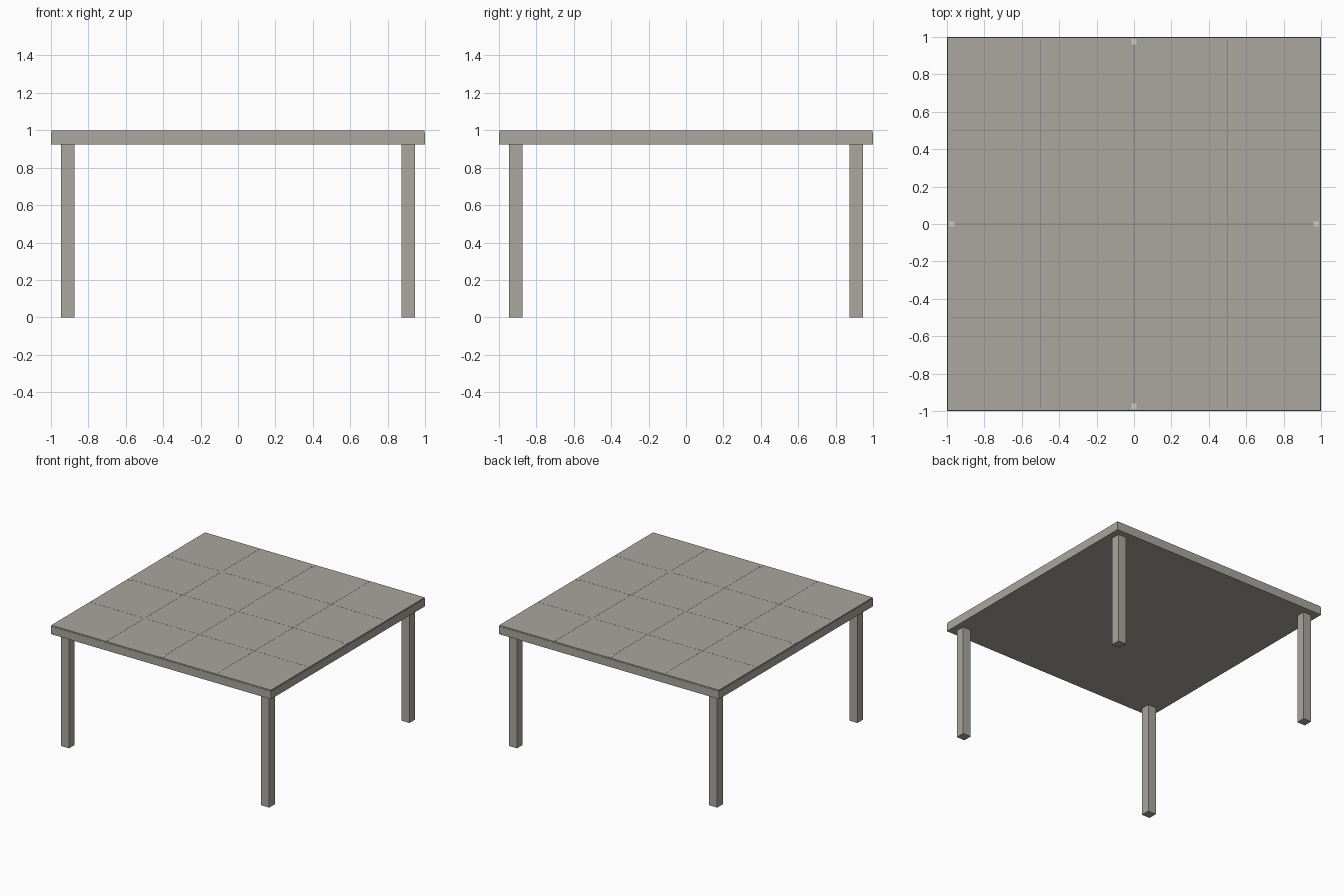
import bpy

if "Cube" in bpy.data.objects:
    bpy.data.objects.remove(bpy.data.objects["Cube"])

def material(name, rgb):
    m = bpy.data.materials.new(name)
    m.diffuse_color = (*rgb, 1)
    m.use_nodes = True
    m.node_tree.nodes["Principled BSDF"].inputs["Base Color"].default_value = m.diffuse_color
    return m

def box(name, x, y, z, mat):
    """Box from (min, max) ranges on each axis."""
    bpy.ops.mesh.primitive_cube_add(size=1, location=[(a + b) / 2 for a, b in (x, y, z)])
    ob = bpy.context.object
    ob.name = name
    ob.scale = [b - a for a, b in (x, y, z)]
    bpy.ops.object.transform_apply(location=False, rotation=False, scale=True)
    ob.data.materials.append(mat)
    return ob

body_mat = material("warm_grey", (0.40, 0.385, 0.345))
seam_mat = material("dark_grey", (0.26, 0.26, 0.26))
pin_mat = material("pale_metal", (0.60, 0.62, 0.62))

TOP = 0.998      # height of the flat table surface
SLAB = 0.925     # underside of the slab

# Table slab with a thin surface sheet
box("table_slab", (-1, 1), (-1, 1), (SLAB, 0.988), body_mat)
box("table_surface", (-0.998, 0.998), (-0.998, 0.998), (0.988, TOP), body_mat)

# Four square legs, set in from the corners
for sx, side in ((-1, "left"), (1, "right")):
    for sy, end in ((-1, "front"), (1, "back")):
        x = sorted((sx * 0.873, sx * 0.947))
        y = sorted((sy * 0.873, sy * 0.947))
        box(f"{end}_{side}_leg", x, y, (0, SLAB), body_mat)

# Fine seam lines dividing the surface into sixteen panels
for i, p in enumerate((-0.5, 0, 0.5)):
    line = (p - 0.002, p + 0.002)
    box(f"long_seam_{i}", line, (-0.985, 0.985), (TOP - 0.004, TOP + 0.0008), seam_mat)
    box(f"cross_seam_{i}", (-0.985, 0.985), line, (TOP - 0.004, TOP + 0.0006), seam_mat)

# Small pale markers at the middle of each edge
for name, cx, cy in (("front", 0, -0.974), ("back", 0, 0.974),
                     ("left", -0.974, 0), ("right", 0.974, 0)):
    box(f"{name}_marker", (cx - 0.014, cx + 0.014), (cy - 0.014, cy + 0.014),
        (TOP - 0.004, 1.0), pin_mat)
